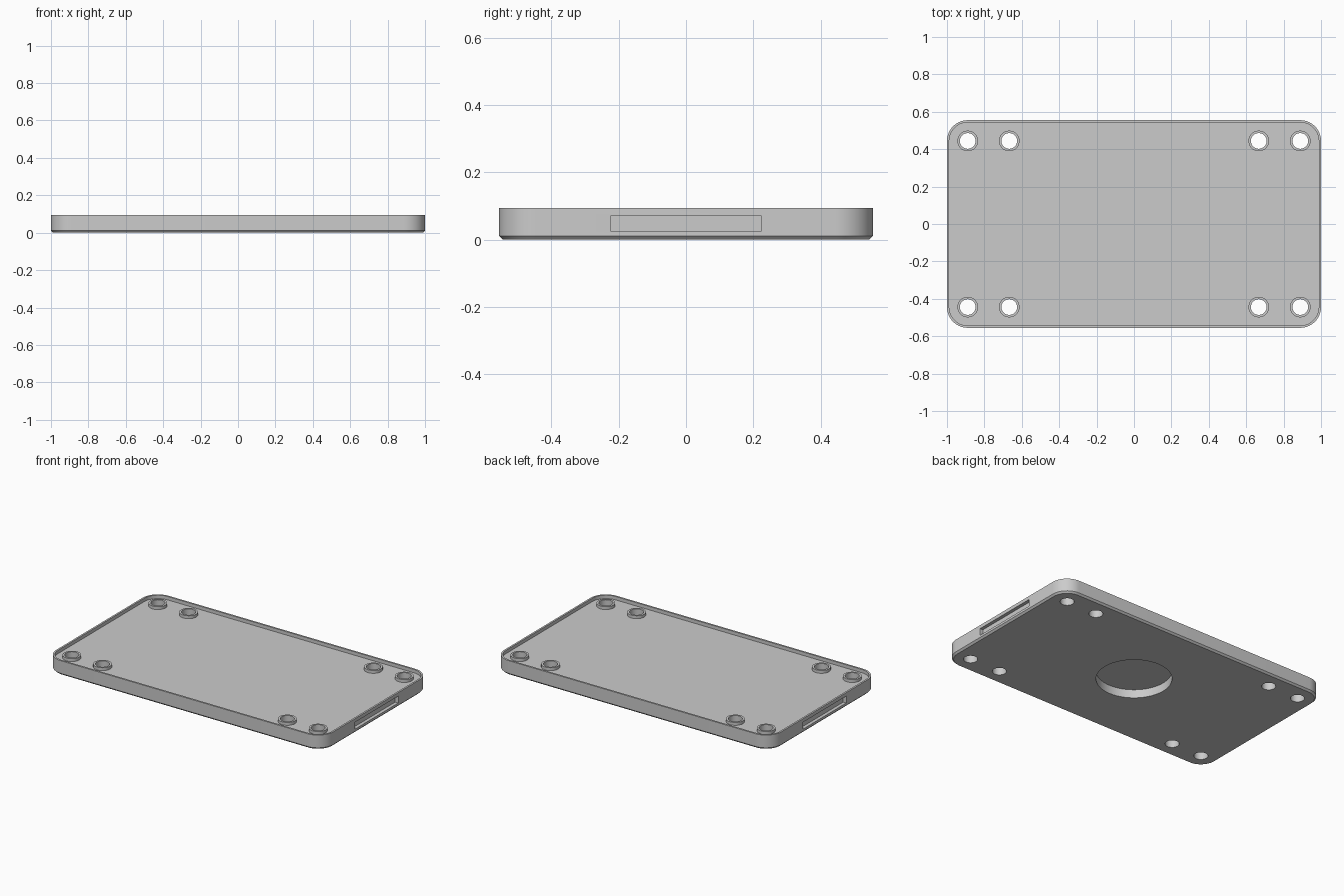
import bpy, bmesh, math

if "Cube" in bpy.data.objects:
    bpy.data.objects.remove(bpy.data.objects["Cube"])

HALF_X, HALF_Y, CORNER = 1.0, 0.555, 0.111
HEIGHT, FLOOR, WALL, CHAMFER = 0.094, 0.072, 0.012, 0.011

grey = bpy.data.materials.new("light grey")
grey.use_nodes = True
grey.diffuse_color = (0.6, 0.6, 0.6, 1)
grey.node_tree.nodes["Principled BSDF"].inputs["Base Color"].default_value = (0.6, 0.6, 0.6, 1)


def make_object(name, bm):
    bmesh.ops.recalc_face_normals(bm, faces=bm.faces)
    mesh = bpy.data.meshes.new(name)
    bm.to_mesh(mesh)
    bm.free()
    mesh.materials.append(grey)
    obj = bpy.data.objects.new(name, mesh)
    bpy.context.collection.objects.link(obj)
    return obj


def rounded_ring(bm, inset, z, steps=14):
    """Rounded rectangle outline, shrunk by inset."""
    r = CORNER - inset
    ring = []
    for q, (sx, sy) in enumerate([(1, 1), (-1, 1), (-1, -1), (1, -1)]):
        for i in range(steps + 1):
            a = math.pi / 2 * (q + i / steps)
            ring.append(bm.verts.new((sx * (HALF_X - CORNER) + r * math.cos(a),
                                      sy * (HALF_Y - CORNER) + r * math.sin(a), z)))
    return ring


def add_cylinder(bm, x, y, radius, z0, z1, sides=40):
    """Upright closed cylinder."""
    rings = [[bm.verts.new((x + radius * math.cos(2 * math.pi * i / sides),
                            y + radius * math.sin(2 * math.pi * i / sides), z))
              for i in range(sides)] for z in (z0, z1)]
    bridge(bm, rings)


def bridge(bm, rings):
    """Join successive rings and cap both ends."""
    for a, b in zip(rings, rings[1:]):
        for i in range(len(a)):
            j = (i + 1) % len(a)
            bm.faces.new((a[i], a[j], b[j], b[i]))
    bm.faces.new(rings[0][::-1])
    bm.faces.new(rings[-1])


def apply_boolean(target, tool, operation):
    tool.hide_render = True
    mod = target.modifiers.new(tool.name, 'BOOLEAN')
    mod.object, mod.operation, mod.solver = tool, operation, 'EXACT'
    bpy.context.view_layer.objects.active = target
    bpy.ops.object.modifier_apply(modifier=mod.name)
    bpy.data.objects.remove(tool)


# Tray: chamfered base, outer wall, thin rim, raised floor
bm = bmesh.new()
bridge(bm, [rounded_ring(bm, inset, z) for inset, z in
            [(CHAMFER, 0), (0, CHAMFER), (0, HEIGHT), (WALL, HEIGHT), (WALL, FLOOR)]])
tray = make_object("tray", bm)

# Screw bosses and their through holes
spots = [(sx * x, sy * 0.444) for x in (0.667, 0.889) for sx in (-1, 1) for sy in (-1, 1)]
bosses, holes = bmesh.new(), bmesh.new()
for x, y in spots:
    add_cylinder(bosses, x, y, 0.055, FLOOR - 0.02, 0.091)
    add_cylinder(holes, x, y, 0.042, -0.1, 0.2)
apply_boolean(tray, make_object("bosses", bosses), 'UNION')
apply_boolean(tray, make_object("hole_cutter", holes), 'DIFFERENCE')

# Round pocket in the underside
bm = bmesh.new()
add_cylinder(bm, 0, 0, 0.225, -0.1, 0.055, sides=96)
apply_boolean(tray, make_object("pocket_cutter", bm), 'DIFFERENCE')

# Shallow slot in each end
bm = bmesh.new()
for side in (-1, 1):
    made = bmesh.ops.create_cube(bm, size=1)["verts"]
    bmesh.ops.scale(bm, vec=(0.044, 0.448, 0.045), verts=made)
    bmesh.ops.translate(bm, vec=(side * HALF_X, 0, 0.0485), verts=made)
apply_boolean(tray, make_object("slot_cutter", bm), 'DIFFERENCE')

# Smooth the round walls, keep the edges sharp
bpy.ops.object.select_all(action='DESELECT')
tray.select_set(True)
bpy.context.view_layer.objects.active = tray
bpy.ops.object.shade_smooth_by_angle(angle=math.radians(30))
